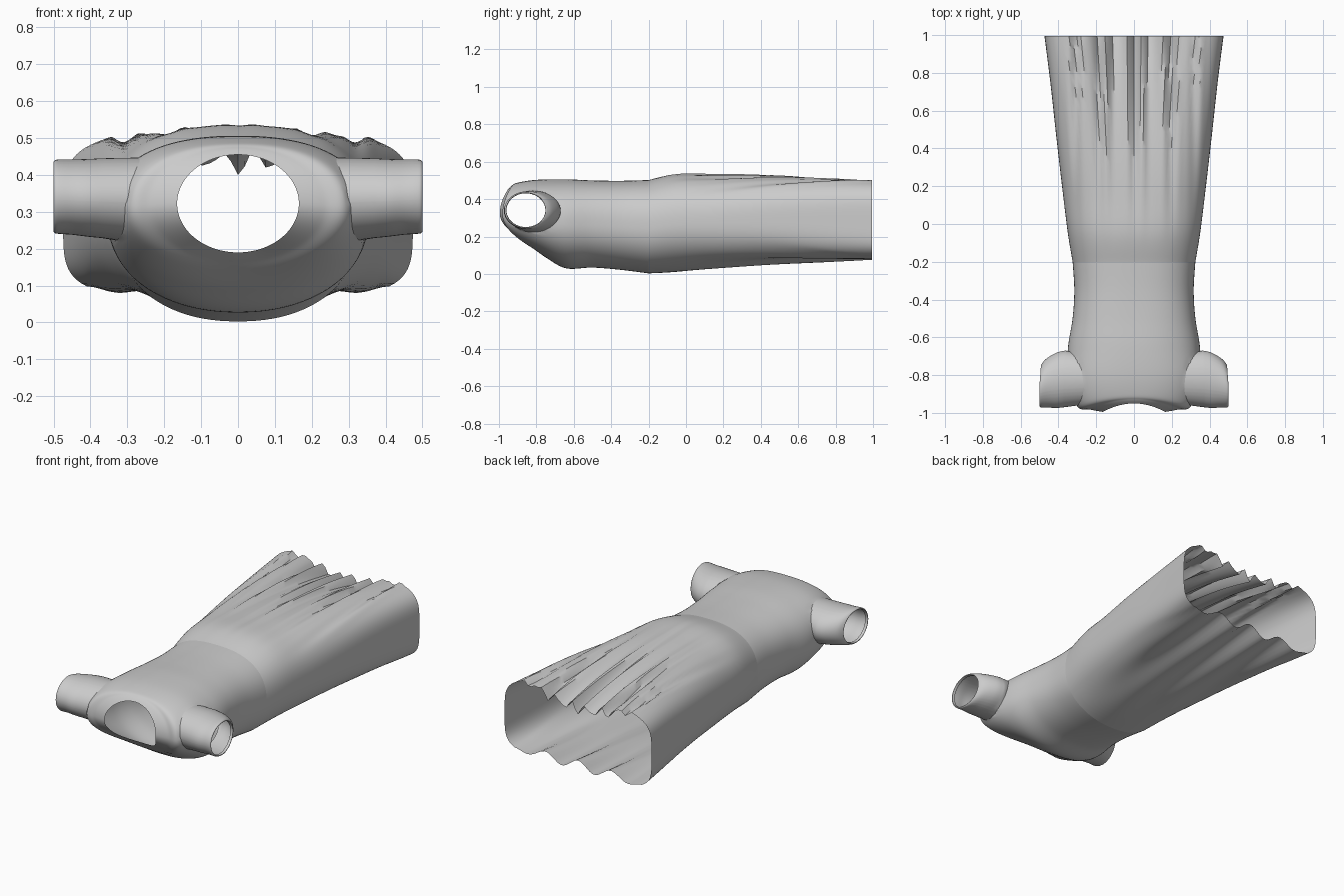
import bpy, bmesh
from math import sin, cos, pi, atan2

if "Cube" in bpy.data.objects:
    bpy.data.objects.remove(bpy.data.objects["Cube"])

N = 160


def make_object(name, bm):
    me = bpy.data.meshes.new(name)
    bm.to_mesh(me)
    bm.free()
    ob = bpy.data.objects.new(name, me)
    bpy.context.collection.objects.link(ob)
    bpy.context.view_layer.objects.active = ob
    ob.select_set(True)
    bpy.ops.object.shade_smooth_by_angle(angle=0.7)
    ob.select_set(False)
    return ob


def spline(keys, steps):
    """Catmull-Rom interpolation through rows of numbers."""
    out = []
    for i in range(len(keys) - 1):
        p0, p1, p2 = keys[max(i - 1, 0)], keys[i], keys[i + 1]
        p3 = keys[min(i + 2, len(keys) - 1)]
        for k in range(steps):
            t = k / steps
            out.append([0.5 * (2*b + (c - a)*t + (2*a - 5*b + 4*c - d)*t*t
                               + (3*b - a - 3*c + d)*t**3)
                        for a, b, c, d in zip(p0, p1, p2, p3)])
    return out + [list(keys[-1])]


def ring(row):
    """Section: half width, z bottom/top, y bottom/side/top, squareness bottom/top."""
    hw, zb, zt, yb, ys, yt, nb, nt = row
    pts = []
    for i in range(N):
        a = 2 * pi * i / N
        c, s = cos(a), sin(a)
        n = nt if s > 0 else nb
        r = (abs(c)**n + abs(s)**n) ** (-1 / n)
        u, v = c * r, s * r
        y = ys + ((yt if s > 0 else yb) - ys) * s * s
        pts.append((hw * u, y, (zb + zt) / 2 + (zt - zb) / 2 * v))
    return pts


def loft(rings):
    bm = bmesh.new()
    vs = [[bm.verts.new(p) for p in r] for r in rings]
    m = len(rings[0])
    for a, b in zip(vs, vs[1:]):
        for i in range(m):
            j = (i + 1) % m
            bm.faces.new((a[i], b[i], b[j], a[j]))
    return bm


# Skirt: flaring tube with gathers deepening toward the hem
def gather(p):
    x, y, z = p
    t = max(0.0, (y + 0.15) / 1.15)
    if z > 0.36:
        w = min(1, (z - 0.36) / 0.1) * max(0.0, 1 - (x / 0.39) ** 4)
        fold = 0.024 * cos(2*pi*x/0.105 + 0.9*sin(9*x)) + 0.012 * sin(2*pi*x/0.063 + 1)
        dip = 0.075 * max(0.0, 1 - (x / 0.34) ** 2)
        z -= w * (dip * t**2.5 + (fold + 0.01) * t**1.5)
    elif z < 0.2:
        w = min(1, (0.2 - z) / 0.08) * max(0.0, 1 - (x / 0.41) ** 4)
        z += w * t**1.5 * (0.035 + 0.028 * cos(2*pi*x/0.23 + 0.4*sin(7*x)))
    return (x, y, z)


skirt_keys = [(w, b, t, y, y, y, nb, nt) for y, w, b, t, nb, nt in [
    (-0.20, .325, .003, .502, 2.2, 2.5), (-0.05, .350, .010, .534, 2.2, 2.5),
    (0.15, .375, .024, .535, 2.4, 2.6), (0.45, .410, .045, .535, 2.9, 3.0),
    (0.75, .443, .058, .530, 3.8, 3.5), (0.995, .474, .068, .518, 4.8, 4.0)]]
make_object("skirt", loft([[gather(p) for p in ring(r)] for r in spline(skirt_keys, 8)]))

# Bodice: waist to shoulders, closing in to the neck opening
bodice_keys = [
    (.325, .003, .502, -.20, -.20, -.20, 2.2, 2.5),
    (.316, .022, .498, -.35, -.35, -.35, 2.2, 2.5),
    (.325, .034, .500, -.50, -.50, -.50, 2.2, 2.5),
    (.350, .030, .506, -.64, -.66, -.65, 2.1, 2.4),
    (.350, .085, .503, -.745, -.83, -.80, 2.1, 2.4),
    (.300, .137, .488, -.815, -.966, -.90, 2.1, 2.3),
    (.235, .165, .474, -.85, -.982, -.93, 2.0, 2.1),
    (.165, .190, .455, -.88, -.995, -.95, 2.0, 2.0)]
bm = loft([ring(r) for r in spline(bodice_keys, 8)])

# Armholes cut into the bodice, rim snapped to an oval and evened out
CY, CZ, RY, RZ = -0.818, 0.335, 0.143, 0.112
hole = [f for f in bm.faces if abs(f.calc_center_median().x) > 0.22 and
        ((f.calc_center_median().y - CY) / RY)**2
        + ((f.calc_center_median().z - CZ) / RZ)**2 < 1]
bmesh.ops.delete(bm, geom=hole, context='FACES')
rims = {}
for side in (1, -1):
    rim = []
    for v in bm.verts:
        if v.is_boundary and v.co.x * side > 0.2 and -0.98 < v.co.y < -0.6:
            a = atan2((v.co.z - CZ) / RZ, (v.co.y - CY) / RY)
            v.co.y, v.co.z = CY + RY * cos(a), CZ + RZ * sin(a)
            rim.append((a, v))
    rim.sort(key=lambda q: q[0])
    for _ in range(6):
        xs = [v.co.x for a, v in rim]
        for i, (a, v) in enumerate(rim):
            v.co.x = (xs[i - 1] + xs[i] + xs[(i + 1) % len(xs)]) / 3
    rims[side] = [(a, v.co.copy()) for a, v in rim]
make_object("bodice", bm)

# Sleeves: short puffed tubes from armhole to cuff (x, y, z, radius y, radius z)
profile = [(.37, -.820, .337, .150, .108), (.41, -.826, .338, .148, .105),
           (.45, -.835, .340, .137, .102), (.48, -.846, .341, .126, .101),
           (.496, -.855, .341, .115, .099), (.500, -.856, .341, .106, .092),
           (.485, -.856, .341, .104, .090)]
for side, name in ((1, "sleeve_right"), (-1, "sleeve_left")):
    rim = rims[side]
    rows = [[tuple(p) for a, p in rim]]
    for x, y, z, ry, rz in spline(profile, 3):
        rows.append([(side * (x - 0.008 * max(0, cos(a))), y + ry * cos(a),
                      z + rz * sin(a)) for a, p in rim])
    sb = loft(rows)
    bmesh.ops.recalc_face_normals(sb, faces=sb.faces[:])
    make_object(name, sb)
